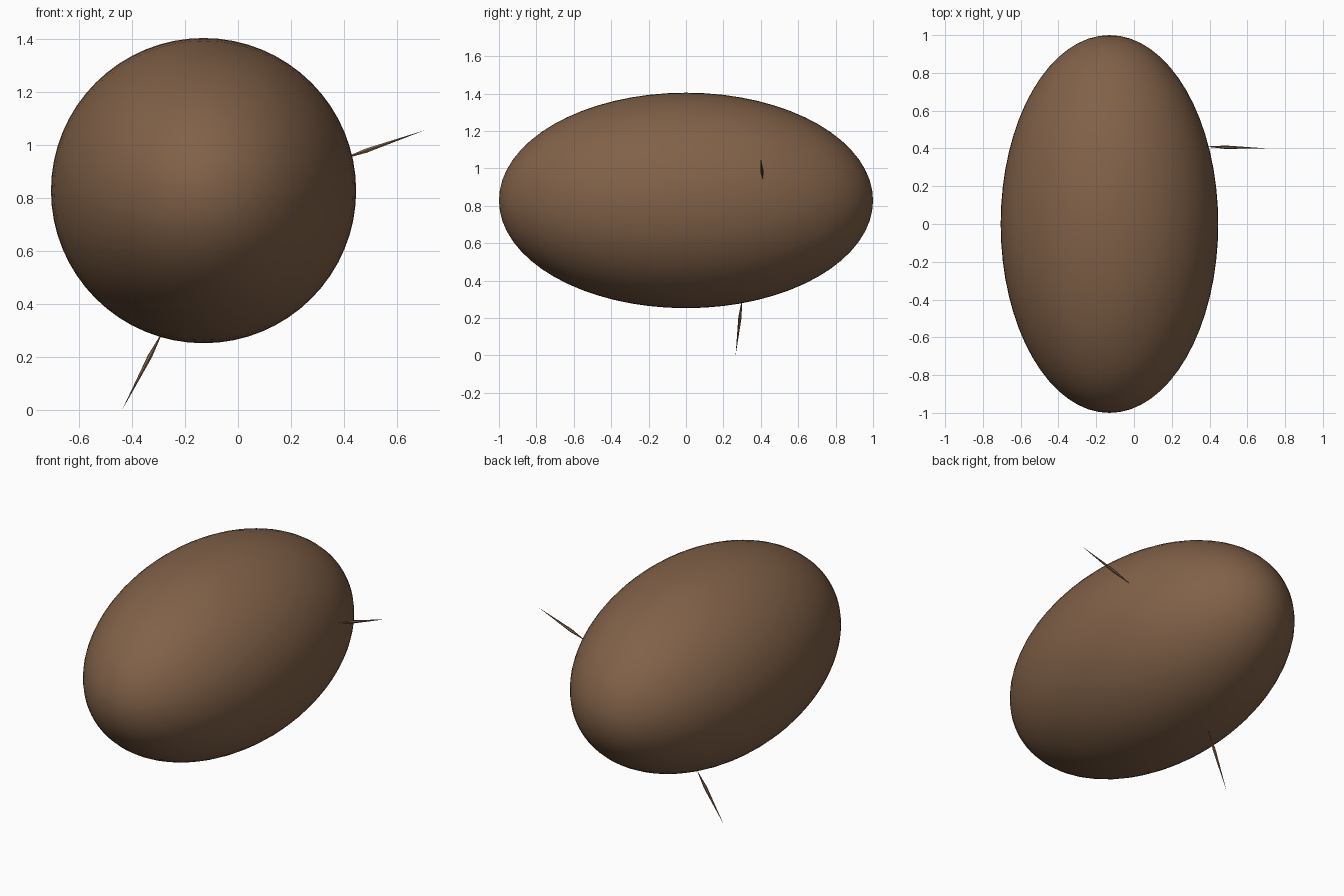
import bpy, bmesh, math
from mathutils import Vector

if "Cube" in bpy.data.objects:
    bpy.data.objects.remove(bpy.data.objects["Cube"])

brown = bpy.data.materials.new("brown")
brown.diffuse_color = (0.22, 0.12, 0.065, 1)
brown.use_nodes = True
brown.node_tree.nodes["Principled BSDF"].inputs["Base Color"].default_value = brown.diffuse_color

# body: long ellipsoid lying along y
bpy.ops.mesh.primitive_uv_sphere_add(segments=64, ring_count=32, radius=1)
body = bpy.context.object
body.name = "body"
body.rotation_euler = (math.pi / 2, 0, 0)
body.scale = (0.576, 0.576, 1.0)
body.location = (-0.13, 0, 0.829)
bpy.ops.object.transform_apply(location=True, rotation=True, scale=True)
bpy.ops.object.shade_smooth()
body.data.materials.append(brown)


# spine: thin needle, widest a third of the way out, tapering to both ends
def spine(name, root, tip, radius=0.009, sides=6):
    root, tip = Vector(root), Vector(tip)
    axis = tip - root
    turn = axis.to_track_quat('Z', 'Y')
    bm = bmesh.new()
    ring = []
    for i in range(sides):
        a = 2 * math.pi * i / sides
        offset = Vector((radius * math.cos(a), radius * math.sin(a), 0))
        ring.append(bm.verts.new(root + axis * 0.33 + turn @ offset))
    a, b = bm.verts.new(root), bm.verts.new(tip)
    for i in range(sides):
        p, q = ring[i], ring[(i + 1) % sides]
        bm.faces.new((p, q, b))
        bm.faces.new((q, p, a))
    mesh = bpy.data.meshes.new(name)
    bm.to_mesh(mesh)
    bm.free()
    mesh.materials.append(brown)
    bpy.context.collection.objects.link(bpy.data.objects.new(name, mesh))


spine("side_spine", (0.375, 0.41, 0.942), (0.705, 0.40, 1.057))
spine("lower_spine", (-0.280, 0.30, 0.305), (-0.438, 0.265, 0.0))
